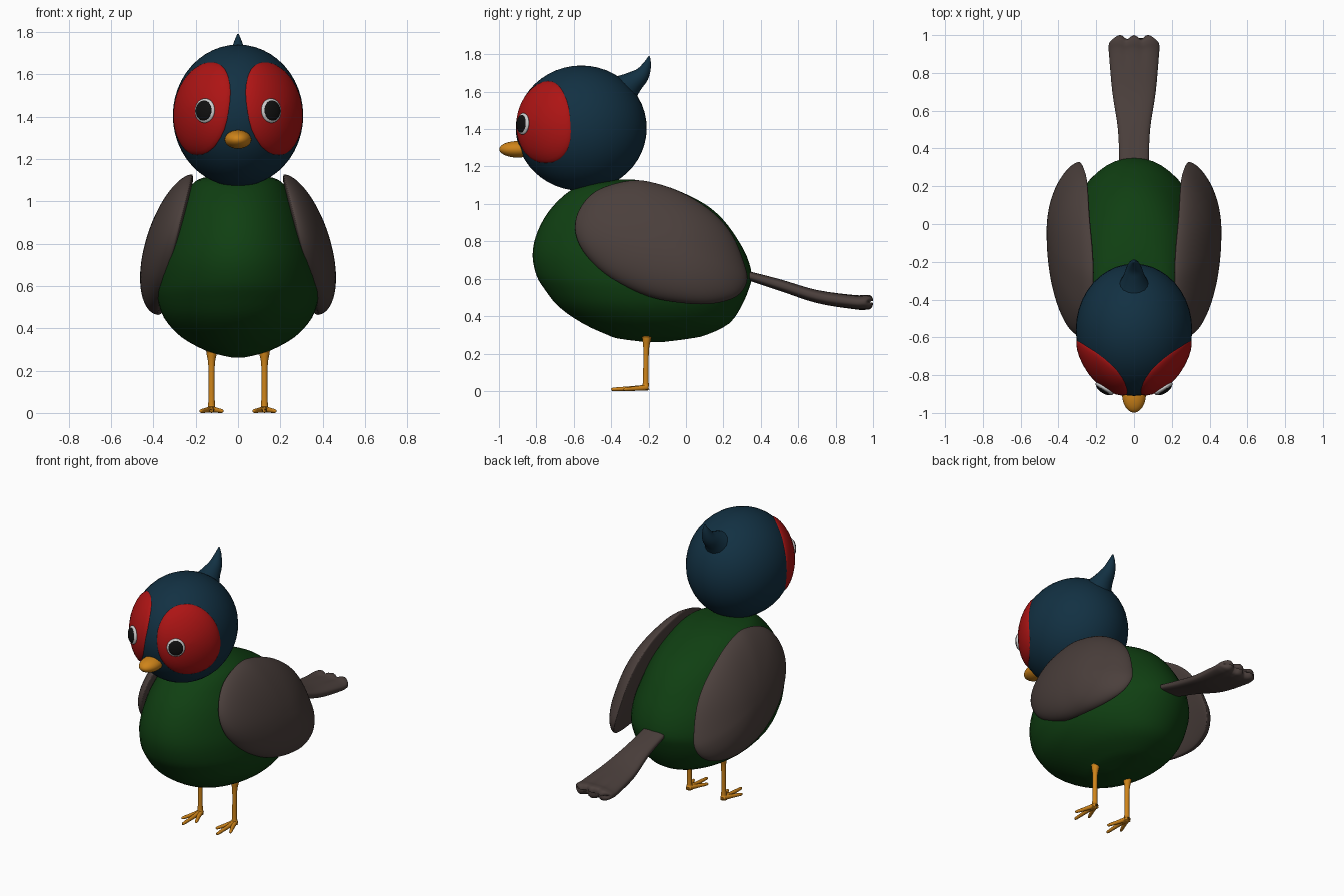
import bpy, bmesh, math
from mathutils import Vector

if "Cube" in bpy.data.objects:
    bpy.data.objects.remove(bpy.data.objects["Cube"])

def material(name, r, g, b):
    m = bpy.data.materials.new(name)
    m.diffuse_color = (r, g, b, 1)
    m.use_nodes = True
    m.node_tree.nodes["Principled BSDF"].inputs["Base Color"].default_value = m.diffuse_color
    return m

NAVY = material("navy", 0.006, 0.03, 0.055)
GREEN = material("green", 0.005, 0.05, 0.006)
BROWN = material("brown", 0.07, 0.05, 0.045)
RED = material("red", 0.42, 0.007, 0.007)
ORANGE = material("orange", 0.62, 0.23, 0.01)
WHITE = material("white", 0.8, 0.8, 0.8)
BLACK = material("black", 0.005, 0.005, 0.005)
TAU = math.tau

def spline(pts, steps=4, closed=False):
    """Catmull-Rom resampling of tuples of any length."""
    n, out = len(pts), []
    for i in range(n if closed else n - 1):
        ids = [(i + k) % n if closed else min(max(i + k, 0), n - 1) for k in (-1, 0, 1, 2)]
        a, b, c, d = (pts[k] for k in ids)
        for s in range(steps):
            t = s / steps
            out.append(tuple(q + 0.5 * t * (r - p + t * (2*p - 5*q + 4*r - u + t * (3*(q - r) + u - p)))
                             for p, q, r, u in zip(a, b, c, d)))
    return out if closed else out + [tuple(pts[-1])]

def loft(name, rings, mat):
    """Skin closed rings of points and cap both ends."""
    bm = bmesh.new()
    vs = [[bm.verts.new(p) for p in ring] for ring in rings]
    n = len(vs[0])
    for a, b in zip(vs, vs[1:]):
        for i in range(n):
            j = (i + 1) % n
            bm.faces.new((a[i], a[j], b[j], b[i]))
    bm.faces.new(vs[0])
    bm.faces.new(vs[-1])
    bmesh.ops.recalc_face_normals(bm, faces=bm.faces)
    for f in bm.faces:
        f.smooth = True
    me = bpy.data.meshes.new(name)
    bm.to_mesh(me)
    bm.free()
    me.materials.append(mat)
    ob = bpy.data.objects.new(name, me)
    bpy.context.collection.objects.link(ob)
    return ob

def tube(name, path, mat, n=16):
    """Round tube through (x, y, z, radius) points."""
    path = spline(path)
    rings = []
    for i, p in enumerate(path):
        d = Vector(path[min(i + 1, len(path) - 1)][:3]) - Vector(path[max(i - 1, 0)][:3])
        q = d.to_track_quat('Z', 'Y')
        rings.append([Vector(p[:3]) + q @ Vector((p[3] * math.cos(TAU*k/n), p[3] * math.sin(TAU*k/n), 0))
                      for k in range(n)])
    return loft(name, rings, mat)

def ellipsoid(name, loc, radii, mat, normal=None):
    bpy.ops.mesh.primitive_uv_sphere_add(segments=40, ring_count=24, location=loc)
    ob = bpy.context.object
    ob.name, ob.scale = name, radii
    if normal:
        ob.rotation_euler = Vector(normal).to_track_quat('Z', 'Y').to_euler()
    bpy.ops.object.shade_smooth()
    ob.data.materials.append(mat)
    return ob

# body: horizontal slices (z, front y, back y, half width)
slices = [(0.262, -0.22, -0.12, 0.03), (0.28, -0.36, 0.02, 0.11), (0.30, -0.42, 0.11, 0.165),
          (0.36, -0.55, 0.23, 0.27), (0.45, -0.68, 0.295, 0.35), (0.55, -0.76, 0.338, 0.383),
          (0.62, -0.80, 0.352, 0.385), (0.72, -0.82, 0.325, 0.373), (0.82, -0.805, 0.27, 0.345),
          (0.92, -0.76, 0.195, 0.31), (1.0, -0.70, 0.10, 0.27), (1.07, -0.62, -0.04, 0.225),
          (1.11, -0.53, -0.16, 0.17), (1.13, -0.38, -0.28, 0.04)]
loft("body", [[(w * math.cos(TAU*k/48), (f + b) / 2 + (b - f) / 2 * math.sin(TAU*k/48), z) for k in range(48)]
              for z, f, b, w in spline(slices, 3)], GREEN)

# head, crest and beak
HC, HR = (0, -0.56, 1.405), (0.308, 0.35, 0.335)
ellipsoid("head", HC, HR, NAVY)
tube("crest", [(0, -0.37, 1.58, 0.11), (0, -0.29, 1.645, 0.063), (0, -0.237, 1.69, 0.042),
               (0, -0.208, 1.745, 0.022), (0, -0.197, 1.79, 0.004)], NAVY)
ellipsoid("beak", (0, -0.90, 1.292), (0.063, 0.098, 0.044), ORANGE)

# tail: rings (y, z, half width, half thickness), three lobes at the end
tail_path = [(0.32, 0.62, 0.078, 0.024), (0.5, 0.567, 0.085, 0.031), (0.7, 0.505, 0.115, 0.035),
             (0.9, 0.475, 0.132, 0.038), (0.96, 0.474, 0.134, 0.040), (0.985, 0.475, 0.13, 0.036),
             (0.997, 0.476, 0.12, 0.022), (1.0, 0.476, 0.11, 0.006)]
tail = []
for y, z, w, h in spline(tail_path):
    ring, fade = [], max(0, (y - 0.8) / 0.2)
    for k in range(64):
        c, s = math.cos(TAU*k/64), math.sin(TAU*k/64)
        u = math.copysign(abs(c) ** 0.75, c)
        v = math.copysign(abs(s) ** 0.75, s)
        dip = (1 - abs(math.cos(1.5 * math.pi * u))) * fade
        ring.append((w * u, y - 0.028 * dip * fade, z + h * v * (1 - 0.25 * dip)))
    tail.append(ring)
loft("tail", tail, BROWN)

# wing outline seen from the side (y, z)
outline = spline([(-0.30, 1.125), (-0.16, 1.11), (0, 1.05), (0.15, 0.95), (0.25, 0.83), (0.315, 0.67),
                  (0.325, 0.58), (0.27, 0.505), (0.15, 0.468), (0, 0.468), (-0.2, 0.505), (-0.4, 0.60),
                  (-0.53, 0.72), (-0.59, 0.84), (-0.575, 0.96), (-0.48, 1.07)], 4, True)

for side, s in (("left", 1), ("right", -1)):
    # wing: domed outside, shallow inside, leaning along the body
    rings = []
    for i in range(1, 40):
        a = math.pi * i / 40
        r, c = math.sin(a), math.cos(a)
        ring = []
        for oy, oz in outline:
            y, z = -0.13 + (oy + 0.13) * r, 0.79 + (oz - 0.79) * r
            x = 0.22 + 0.25 * (1.12 - z) - 0.06 * (max(0, y + 0.05) / 0.38) ** 2
            x += 0.14 * abs(c) ** 1.1 if c > 0 else 0.03 * c
            ring.append((s * x, y, z))
        rings.append(ring)
    loft(side + "_wing", rings, BROWN)

    # red face patch wrapped over the head
    rings = []
    for r in (0.02, 0.2, 0.4, 0.6, 0.75, 0.88, 0.95, 0.985, 1.0):
        k = 0.98 + 0.047 * (1 - r ** 8) ** 0.5
        ring = []
        for i in range(64):
            c, t = math.cos(TAU*i/64), math.sin(TAU*i/64)
            u, v = (r * math.copysign(abs(q) ** 0.85, q) for q in (c, t))
            lon, lat = math.radians(44 + 37 * u - 5 * v), math.radians(7.5 + 42 * v)
            ring.append((s * k * HR[0] * math.cos(lat) * math.sin(lon),
                         HC[1] - k * HR[1] * math.cos(lat) * math.cos(lon),
                         HC[2] + k * HR[2] * math.sin(lat)))
        rings.append(ring)
    loft(side + "_face_patch", rings, RED)

    # eye: white rim and black pupil
    nrm = Vector((s * 0.54, -0.84, 0.06)).normalized()
    eye = Vector((s * 0.157, -0.872, 1.428))
    ellipsoid(side + "_eye_white", eye, (0.055, 0.058, 0.018), WHITE, nrm)
    ellipsoid(side + "_eye_pupil", eye + nrm * 0.008, (0.045, 0.048, 0.016), BLACK, nrm)

    # leg and three toes
    x = s * 0.125
    tube(side + "_leg", [(x, -0.21, 0.33, 0.028), (x, -0.21, 0.28, 0.024), (x, -0.213, 0.22, 0.015),
                         (x, -0.215, 0.06, 0.015), (x, -0.215, 0.006, 0.021)], ORANGE)
    for name, dx, ty in (("inner", -0.05, -0.335), ("middle", 0, -0.40), ("outer", 0.05, -0.335)):
        tube(f"{side}_{name}_toe", [(x, -0.205, 0.018, 0.016), (x + s*dx*0.5, (ty - 0.205) / 2, 0.013, 0.012),
                                    (x + s*dx*0.95, ty + 0.012, 0.009, 0.009), (x + s*dx, ty, 0.008, 0.003)],
             ORANGE, 12)
